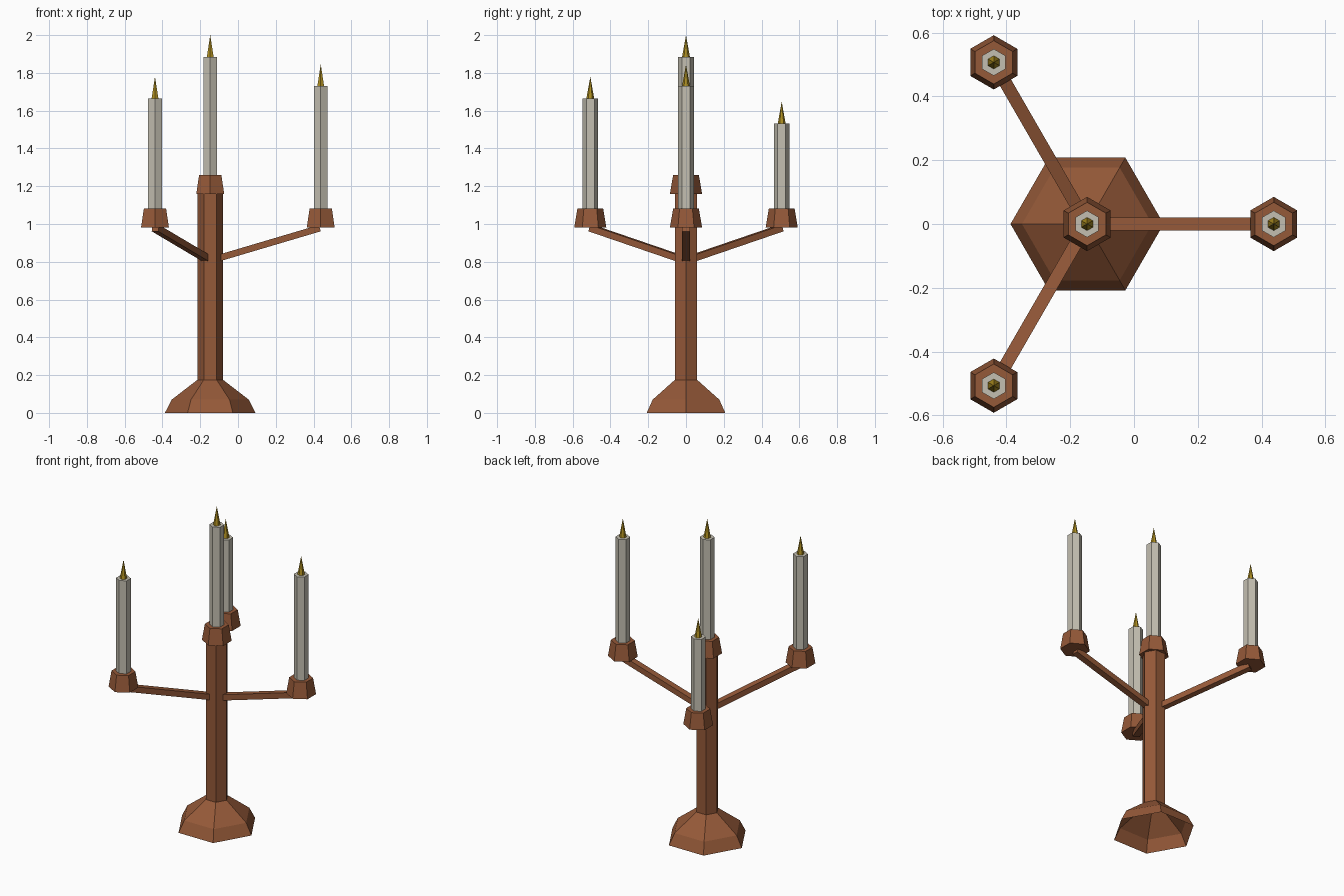
import bpy, bmesh
from math import cos, sin, pi, radians
from mathutils import Vector

if "Cube" in bpy.data.objects:
    bpy.data.objects.remove(bpy.data.objects["Cube"])

AXIS_X = -0.147      # pillar axis
REACH = 0.585        # pillar axis to arm candle


def material(name, rgb):
    m = bpy.data.materials.new(name)
    m.diffuse_color = (*rgb, 1)
    m.use_nodes = True
    m.node_tree.nodes["Principled BSDF"].inputs["Base Color"].default_value = m.diffuse_color
    return m


WOOD = material("brown", (0.30, 0.10, 0.04))
WAX = material("wax", (0.55, 0.52, 0.44))
FIRE = material("flame_gold", (0.42, 0.27, 0.015))


def finish(name, bm, mat):
    bmesh.ops.recalc_face_normals(bm, faces=bm.faces)
    mesh = bpy.data.meshes.new(name)
    bm.to_mesh(mesh)
    bm.free()
    mesh.materials.append(mat)
    ob = bpy.data.objects.new(name, mesh)
    bpy.context.collection.objects.link(ob)
    return ob


def hex_lathe(name, x, y, profile, mat, turn=0.0, bottom=True, top=True):
    """Six-sided solid from (radius, z) rings; radius 0 makes a point."""
    bm = bmesh.new()
    rings = [[bm.verts.new((x + r * cos(turn + i * pi / 3),
                            y + r * sin(turn + i * pi / 3), z))
              for i in range(6)] for r, z in profile]
    for a, b in zip(rings, rings[1:]):
        for i in range(6):
            j = (i + 1) % 6
            bm.faces.new((a[i], a[j], b[j], b[i]))
    if bottom:
        bm.faces.new(rings[0][::-1])
    if top and profile[-1][0] > 0:
        bm.faces.new(rings[-1])
    bmesh.ops.remove_doubles(bm, verts=bm.verts, dist=1e-5)
    return finish(name, bm, mat)


def arm(name, angle):
    """Rectangular bar rising from the pillar to a cup."""
    out = Vector((cos(angle), sin(angle), 0))
    side = Vector((-sin(angle), cos(angle), 0))
    start = Vector((AXIS_X, 0, 0.806)) + out * 0.03 + Vector((0, 0, 0.009))
    end = Vector((AXIS_X, 0, 0.978)) + out * (REACH - 0.005)
    up = (end - start).normalized().cross(side)
    bm = bmesh.new()
    a, b = [[bm.verts.new(p + side * s * 0.02 + up * u * 0.0175)
             for s, u in ((-1, -1), (1, -1), (1, 1), (-1, 1))]
            for p in (start, end)]
    bm.faces.new(a)
    bm.faces.new(b)
    for i in range(4):
        j = (i + 1) % 4
        bm.faces.new((a[i], a[j], b[j], b[i]))
    finish(name, bm, WOOD)


def candle_set(tag, x, y, cup_z, candle_top):
    """Tapered cup, candle and flame."""
    t = pi / 6
    rim = cup_z + 0.1
    hex_lathe(tag + "_cup", x, y, [(0.085, cup_z), (0.068, rim)], WOOD, t)
    hex_lathe(tag + "_candle", x, y, [(0.042, rim - 0.01), (0.042, candle_top)], WAX, t)
    hex_lathe(tag + "_flame", x, y,
              [(0.021, candle_top - 0.002), (0, candle_top + 0.115)], FIRE, t)


# Hollow foot and pillar
hex_lathe("base", AXIS_X, 0, [(0.24, 0), (0.204, 0.07), (0.068, 0.175)],
          WOOD, bottom=False, top=False)
hex_lathe("pillar", AXIS_X, 0, [(0.068, 0.175), (0.068, 1.17)], WOOD)

# Central candle
candle_set("centre", AXIS_X, 0, 1.16, 1.885)

# Three arms with candles of different heights
for tag, deg, top in (("right", 0, 1.73), ("back", 120, 1.533), ("front", 240, 1.665)):
    a = radians(deg)
    arm(tag + "_arm", a)
    candle_set(tag, AXIS_X + REACH * cos(a), REACH * sin(a), 0.982, top)
